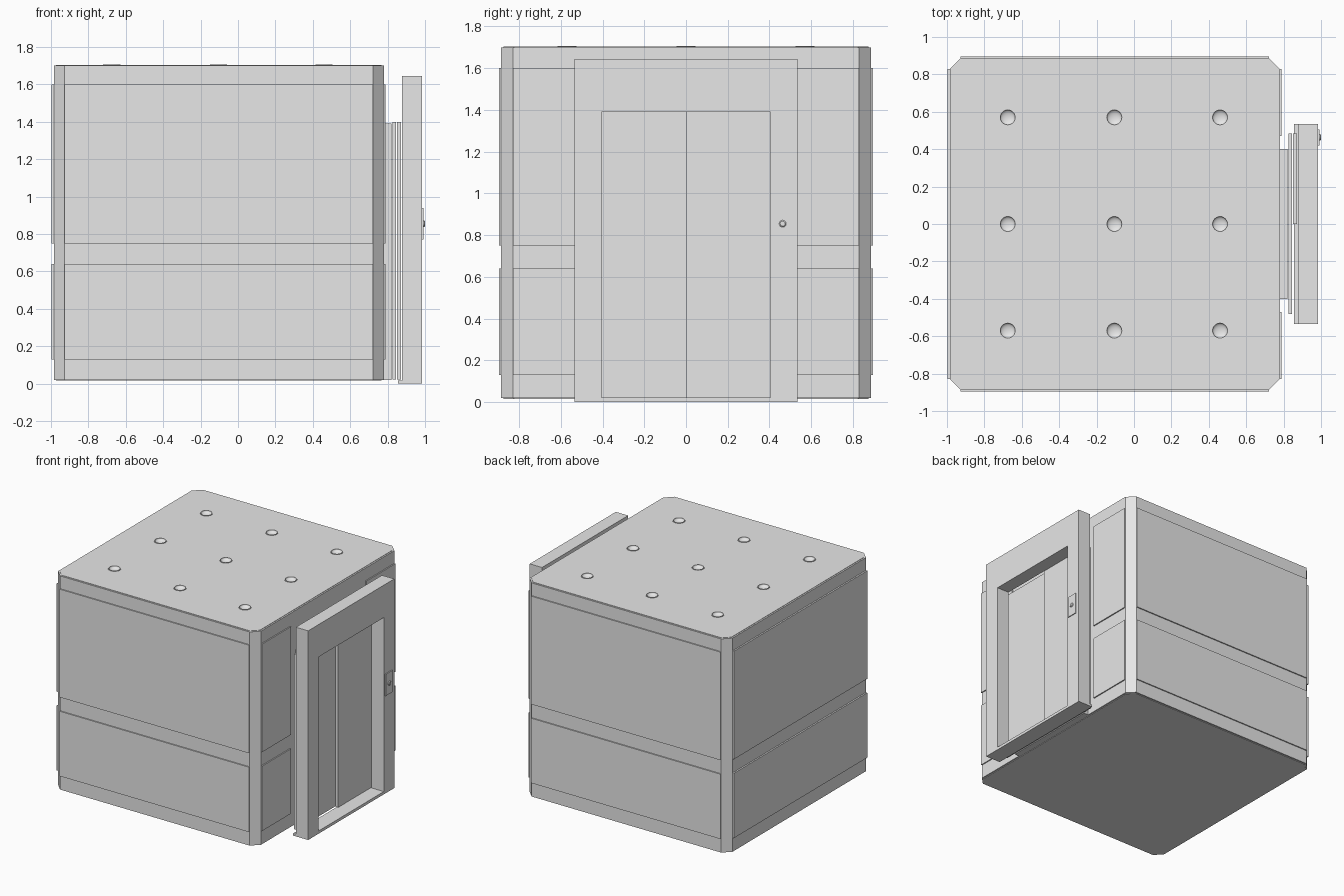
import bpy, bmesh, math
from mathutils import Matrix

cube = bpy.data.objects.get("Cube")
if cube:
    bpy.data.objects.remove(cube, do_unlink=True)

GREY = (0.8, 0.8, 0.8, 1)
mat = bpy.data.materials.new("light grey")
mat.use_nodes = True
mat.diffuse_color = GREY
mat.node_tree.nodes["Principled BSDF"].inputs["Base Color"].default_value = GREY


def finish(name, bm):
    bmesh.ops.recalc_face_normals(bm, faces=bm.faces)
    mesh = bpy.data.meshes.new(name)
    bm.to_mesh(mesh)
    bm.free()
    mesh.materials.append(mat)
    ob = bpy.data.objects.new(name, mesh)
    bpy.context.collection.objects.link(ob)
    return ob


def box(name, x, y, z):
    """Box from three (low, high) ranges."""
    bm = bmesh.new()
    bmesh.ops.create_cube(bm, size=1)
    for v in bm.verts:
        v.co = [r[0] if c < 0 else r[1] for c, r in zip(v.co, (x, y, z))]
    return finish(name, bm)


def prism(name, points, to_3d, depth):
    """Extrude a closed outline by a depth vector."""
    bm = bmesh.new()
    face = bm.faces.new([bm.verts.new(to_3d(*p)) for p in points])
    new = bmesh.ops.extrude_face_region(bm, geom=[face])["geom"]
    bmesh.ops.translate(bm, vec=depth, verts=[g for g in new if isinstance(g, bmesh.types.BMVert)])
    return finish(name, bm)


def lathe(name, profile, place, steps=24):
    """Spin a (radius, height) profile round its axis."""
    bm = bmesh.new()
    verts = [bm.verts.new((r, 0, h)) for r, h in profile]
    edges = [bm.edges.new(pair) for pair in zip(verts, verts[1:])]
    bmesh.ops.spin(bm, geom=verts + edges, axis=(0, 0, 1), cent=(0, 0, 0),
                   angle=math.tau, steps=steps)
    bmesh.ops.remove_doubles(bm, verts=bm.verts, dist=0.0003)
    bmesh.ops.transform(bm, matrix=place, verts=bm.verts)
    return finish(name, bm)


def smooth(ob):
    bpy.ops.object.select_all(action="DESELECT")
    ob.select_set(True)
    bpy.context.view_layer.objects.active = ob
    bpy.ops.object.shade_smooth_by_angle(angle=math.radians(35))


# Cabin shell with cut corners, and thin inset roof and floor plates
X0, X1, Y, CUT = -0.985, 0.78, 0.887, 0.058


def octagon(inset):
    a, b, c, k = X0 + inset, X1 - inset, Y - inset, CUT - inset * 0.6
    return [(a + k, -c), (b - k, -c), (b, -c + k), (b, c - k),
            (b - k, c), (a + k, c), (a, c - k), (a, -c + k)]


prism("cabin_shell", octagon(0), lambda x, y: (x, y, 0.02), (0, 0, 1.68))
prism("floor_plate", octagon(0.012), lambda x, y: (x, y, 0.016), (0, 0, 0.004))
roof = prism("roof_plate", octagon(0.012), lambda x, y: (x, y, 1.66), (0, 0, 0.043))

# Raised wall panels, two rows on every side
ROWS = {"lower": (0.13, 0.64), "upper": (0.75, 1.60)}
for row, z in ROWS.items():
    for side, s in (("front", -1), ("back", 1)):
        y = sorted((s * (Y - 0.01), s * (Y + 0.009)))
        box(f"{side}_{row}_panel", (X0 + CUT, X1 - CUT), y, z)
        y = sorted((s * 0.47, s * (Y - CUT)))
        box(f"door_side_{side}_{row}_panel", (X1 - 0.01, X1 + 0.009), y, z)
    box(f"far_side_{row}_panel", (X0 - 0.012, X0 + 0.01), (-Y + CUT, Y - CUT), z)

# Nine concave roof lights, sunk into the roof
cutters = bmesh.new()
dish = [(0.04 * math.sin(a), 1.704 - 0.018 * math.cos(a))
        for a in (i * math.pi / 12 for i in range(7))]
spots = [(x, y) for x in (-0.675, -0.105, 0.46) for y in (-0.57, 0, 0.57)]
for x, y in spots:
    bmesh.ops.create_cone(cutters, cap_ends=True, segments=24, radius1=0.043,
                          radius2=0.043, depth=0.2,
                          matrix=Matrix.Translation((x, y, 1.78)))
    smooth(lathe("roof_light", dish + [(0.04, 1.707), (0.046, 1.707), (0.046, 1.67)],
                 Matrix.Translation((x, y, 0))))
cutter = finish("light_cutter", cutters)
cutter.hide_render = True
cutter.hide_viewport = True
for ob in (roof, bpy.data.objects["cabin_shell"]):
    mod = ob.modifiers.new("light_holes", "BOOLEAN")
    mod.operation = "DIFFERENCE"
    mod.object = cutter

# Cabin entrance and the two sliding doors
box("cabin_doorway", (0.77, 0.82), (-0.4, 0.4), (0.02, 1.39))
box("rear_sliding_door", (0.825, 0.845), (-0.48, 0.485), (0.022, 1.40))
box("front_sliding_door", (0.85, 0.872), (0.0, 0.485), (0.022, 1.40))

# Landing door frame and sill
W, H, OPEN, TOP = 0.535, 1.645, 0.405, 1.39
arch = [(-W, 0), (-OPEN, 0), (-OPEN, TOP), (OPEN, TOP),
        (OPEN, 0), (W, 0), (W, H), (-W, H)]
prism("door_frame", arch, lambda y, z: (0.878, y, z), (0.107, 0, 0))
box("door_sill", (0.878, 0.985), (-OPEN, OPEN), (0, 0.022))
box("sill_lip", (0.855, 0.878), (-W, W), (0, 0.018))

# Call button plate
box("call_plate", (0.98, 0.992), (0.42, 0.505), (0.77, 0.94))
smooth(lathe("call_button", [(0, 0.008), (0.012, 0.008), (0.017, 0.004), (0.017, -0.004)],
             Matrix.Translation((0.992, 0.463, 0.855)) @ Matrix.Rotation(math.pi / 2, 4, "Y"), 16))
